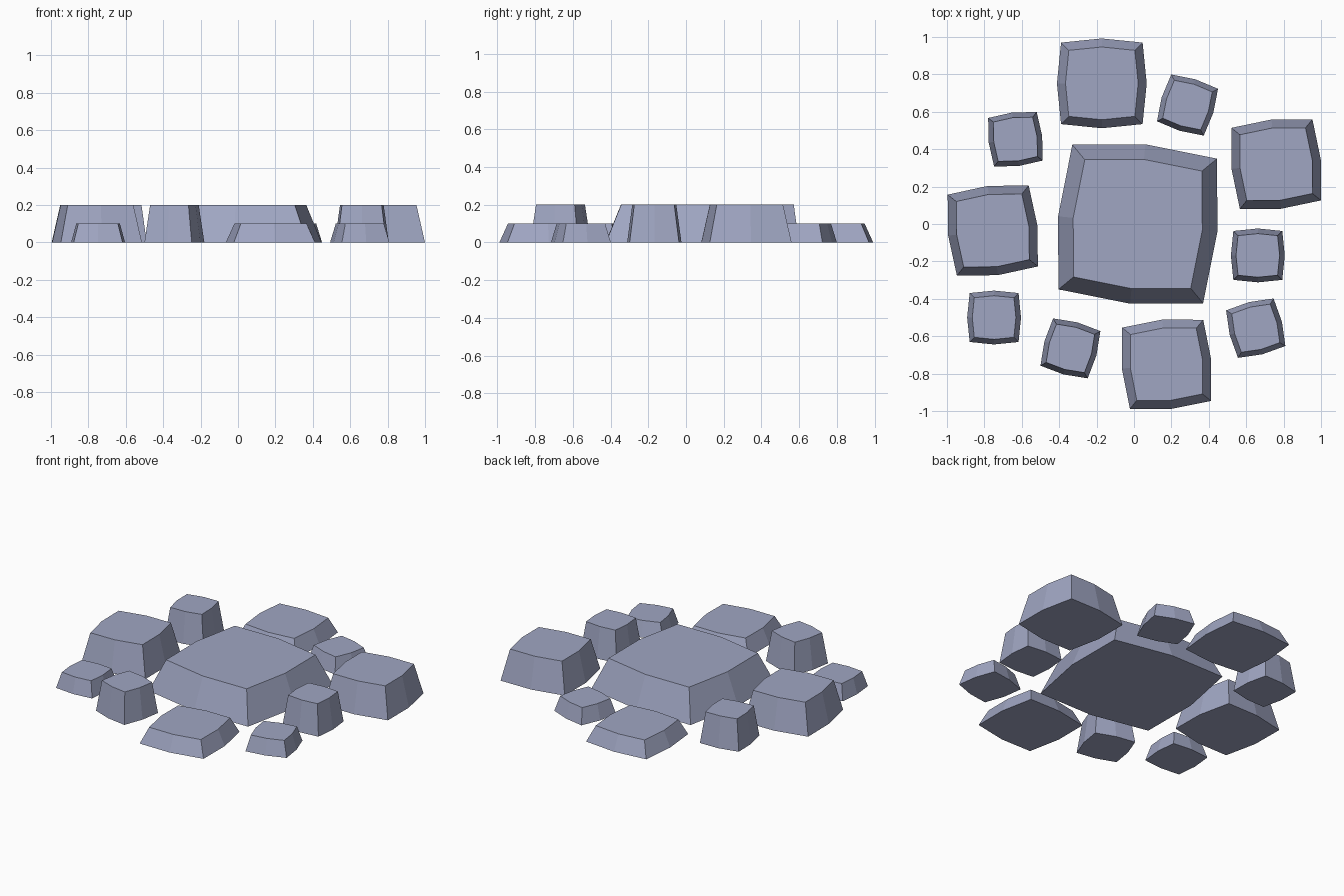
import bpy
import bmesh
from math import cos, sin, pi, radians

if "Cube" in bpy.data.objects:
    bpy.data.objects.remove(bpy.data.objects["Cube"])

slate = bpy.data.materials.new("slate_blue_grey")
slate.diffuse_color = (0.35, 0.38, 0.54, 1)
slate.use_nodes = True
slate.node_tree.nodes["Principled BSDF"].inputs["Base Color"].default_value = slate.diffuse_color

TOP_SCALE = 0.81            # top face relative to the base
CORNER = 0.908 * 2 ** 0.5   # corner radius relative to the edge midpoints


def stone(name, x, y, size, turn, height):
    """Bulged square slab with sloping sides; size is centre to edge midpoint."""
    bm = bmesh.new()
    rings = []
    for z, s in ((0, 1), (height, TOP_SCALE)):
        ring = []
        for i in range(8):
            r = size * s * (CORNER if i % 2 else 1)
            a = radians(turn) + i * pi / 4
            ring.append(bm.verts.new((r * cos(a), r * sin(a), z)))
        rings.append(ring)
    base, top = rings
    bm.faces.new(base[::-1])
    bm.faces.new(top)
    for i in range(8):
        j = (i + 1) % 8
        bm.faces.new((base[i], base[j], top[j], top[i]))
    mesh = bpy.data.meshes.new(name)
    bm.to_mesh(mesh)
    bm.free()
    mesh.materials.append(slate)
    ob = bpy.data.objects.new(name, mesh)
    ob.location = (x, y, 0)
    bpy.context.collection.objects.link(ob)


# Central stone
stone("centre_stone", 0.02, 0.0, 0.428, -5.5, 0.2)

# Four large stones around it
stone("large_stone_left", -0.755, -0.035, 0.24, 6.5, 0.2)
stone("large_stone_right", 0.76, 0.32, 0.24, 6, 0.2)
stone("large_stone_back", -0.172, 0.752, 0.24, 0, 0.1)
stone("large_stone_front", 0.174, -0.75, 0.24, 5.5, 0.1)

# Small stones filling the gaps
stone("small_stone_front_left", -0.34, -0.665, 0.144, -15, 0.2)
stone("small_stone_right", 0.662, -0.168, 0.144, 0, 0.2)
stone("small_stone_back_left", -0.634, 0.453, 0.144, 7, 0.2)
stone("small_stone_left", -0.748, -0.5, 0.144, 0, 0.1)
stone("small_stone_front_right", 0.651, -0.557, 0.144, 14, 0.1)
stone("small_stone_back_right", 0.286, 0.636, 0.144, -17, 0.1)
